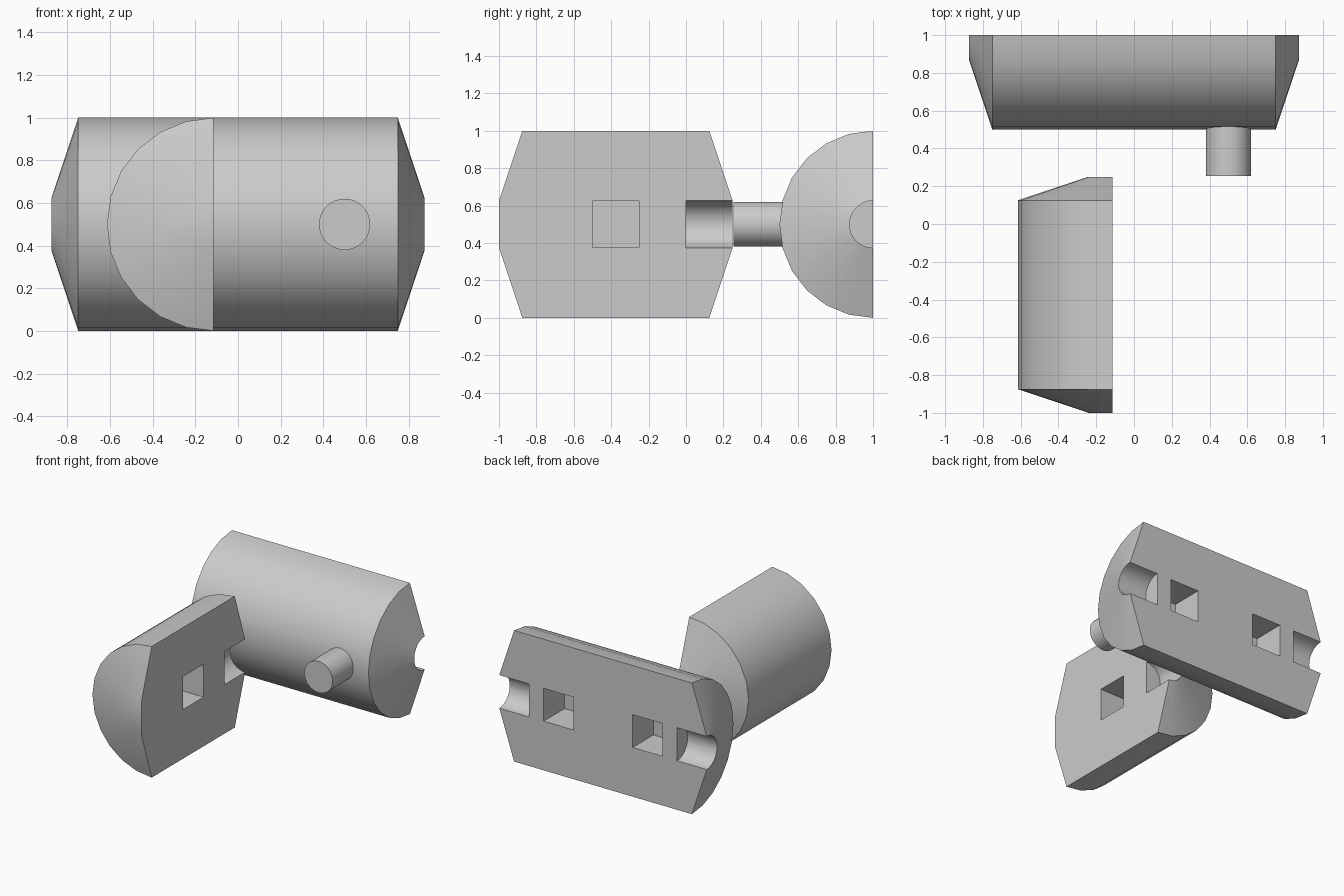
import bpy
import bmesh
import math

cube = bpy.data.objects.get("Cube")
if cube:
    bpy.data.objects.remove(cube, do_unlink=True)

RADIUS, TIP = 0.5, 0.125      # body radius, radius at the tapered tips
PEG = 0.25                    # size of square sockets and end grooves

grey = bpy.data.materials.new("plain grey")
grey.use_nodes = True
colour = (0.6, 0.6, 0.6, 1)
grey.diffuse_color = colour
grey.node_tree.nodes["Principled BSDF"].inputs["Base Color"].default_value = colour


def smooth(obj):
    bpy.ops.object.select_all(action="DESELECT")
    obj.select_set(True)
    bpy.context.view_layer.objects.active = obj
    bpy.ops.object.shade_smooth_by_angle(angle=math.radians(30))


def cut(obj, cutter):
    mod = obj.modifiers.new("cut", "BOOLEAN")
    mod.operation, mod.solver, mod.object = "DIFFERENCE", "EXACT", cutter
    bpy.context.view_layer.objects.active = obj
    bpy.ops.object.modifier_apply(modifier=mod.name)
    bpy.data.objects.remove(cutter, do_unlink=True)


def half_barrel(name, half, sockets, grooves):
    """Half cylinder along x with tapered ends, flat side facing +y."""
    bm = bmesh.new()
    rings = []
    for x, r in ((-half - TIP, TIP), (-half, RADIUS), (half, RADIUS), (half + TIP, TIP)):
        angles = [math.pi * i / 12 for i in range(13)]
        rings.append([bm.verts.new((x, -r * math.sin(a), r * math.cos(a))) for a in angles])
    for a, b in zip(rings, rings[1:]):
        for i in range(12):
            bm.faces.new((a[i], a[i + 1], b[i + 1], b[i]))
    bm.faces.new(rings[0])
    bm.faces.new(rings[-1])
    bm.faces.new([r[0] for r in rings] + [r[-1] for r in reversed(rings)])
    bmesh.ops.recalc_face_normals(bm, faces=bm.faces)
    mesh = bpy.data.meshes.new(name)
    bm.to_mesh(mesh)
    bm.free()
    obj = bpy.data.objects.new(name, mesh)
    bpy.context.collection.objects.link(obj)
    mesh.materials.append(grey)

    # square sockets in the flat side
    for x in sockets:
        bpy.ops.mesh.primitive_cube_add(size=1, location=(x, 0, 0))
        cutter = bpy.context.object
        cutter.scale = (PEG, 2 * PEG, PEG)
        bpy.context.view_layer.update()
        cut(obj, cutter)

    # round grooves running in from the tips
    for side in grooves:
        inner = half + TIP - PEG
        bpy.ops.mesh.primitive_cylinder_add(
            vertices=32, radius=TIP + 0.001, depth=0.5,
            location=(side * (inner + 0.25), 0, 0), rotation=(0, math.pi / 2, 0))
        cut(obj, bpy.context.object)

    smooth(obj)
    return obj


# long back piece
back = half_barrel("back_half_barrel", 0.75, (-0.375, 0.375), (-1, 1))
back.location = (0, 1, 0.5)

# short piece turned to lie front to back
front = half_barrel("front_half_barrel", 0.5, (0,), (-1,))
front.location = (-0.115, -0.375, 0.5)
front.rotation_euler.z = -math.pi / 2

# peg standing out of the back piece
bpy.ops.mesh.primitive_cylinder_add(vertices=32, radius=0.12, depth=0.275,
                                    location=(0.5, 0.255 + 0.1375, 0.5),
                                    rotation=(math.pi / 2, 0, 0))
peg = bpy.context.object
peg.name = "peg"
peg.data.materials.append(grey)
smooth(peg)
